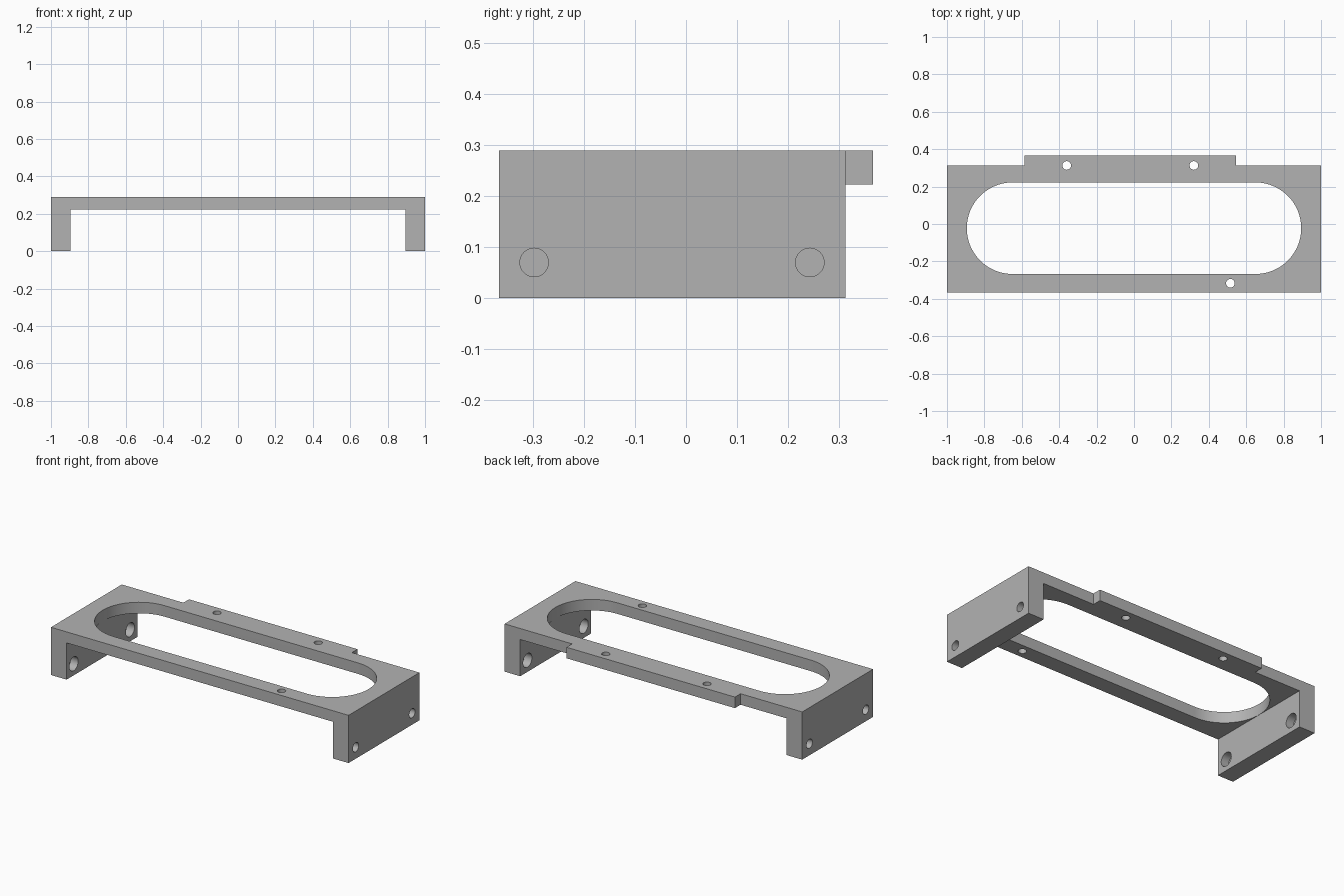
import bpy, bmesh, math
from mathutils import Matrix, Vector

if "Cube" in bpy.data.objects:
    bpy.data.objects.remove(bpy.data.objects["Cube"], do_unlink=True)

grey = bpy.data.materials.new("plain grey")
grey.use_nodes = True
grey.diffuse_color = (0.45, 0.45, 0.45, 1)
grey.node_tree.nodes["Principled BSDF"].inputs["Base Color"].default_value = (0.45, 0.45, 0.45, 1)

HEIGHT, UNDERSIDE = 0.29, 0.223
FRONT, BACK, TAB_BACK = -0.367, 0.313, 0.367
LEG_INNER = 0.895


def extruded(name, outline, direction):
    """Solid made by sweeping a closed outline along a vector."""
    bm = bmesh.new()
    face = bm.faces.new([bm.verts.new(p) for p in outline])
    result = bmesh.ops.extrude_face_region(bm, geom=[face])
    moved = [g for g in result["geom"] if isinstance(g, bmesh.types.BMVert)]
    bmesh.ops.translate(bm, vec=Vector(direction), verts=moved)
    bmesh.ops.recalc_face_normals(bm, faces=bm.faces)
    mesh = bpy.data.meshes.new(name)
    bm.to_mesh(mesh)
    bm.free()
    mesh.materials.append(grey)
    obj = bpy.data.objects.new(name, mesh)
    bpy.context.collection.objects.link(obj)
    return obj


def cylinder(name, centre, radius, depth, axis):
    """Round cutter running along the x or z axis."""
    bpy.ops.mesh.primitive_cylinder_add(vertices=40, radius=radius, depth=depth, location=centre)
    obj = bpy.context.object
    obj.name = name
    if axis == "x":
        obj.data.transform(Matrix.Rotation(math.pi / 2, 4, "Y"))
    obj.data.materials.append(grey)
    return obj


def combine(target, tool, operation):
    """Apply a boolean and discard the helper solid."""
    tool.hide_render = True
    mod = target.modifiers.new("boolean", "BOOLEAN")
    mod.object, mod.operation, mod.solver = tool, operation, "EXACT"
    bpy.ops.object.select_all(action="DESELECT")
    bpy.context.view_layer.objects.active = target
    target.select_set(True)
    bpy.ops.object.modifier_apply(modifier=mod.name)
    bpy.data.objects.remove(tool, do_unlink=True)


# Bridge-shaped body: top plate with a leg at each end
half = [(LEG_INNER, UNDERSIDE), (LEG_INNER, 0), (1, 0), (1, HEIGHT)]
profile = half + [(-x, z) for x, z in reversed(half)]
bracket = extruded("bracket_frame", [(x, FRONT, z) for x, z in profile], (0, BACK - FRONT, 0))

# Rear tab, flush with the plate
tab = [(-0.586, BACK - 0.03), (0.546, BACK - 0.03), (0.546, TAB_BACK), (-0.586, TAB_BACK)]
combine(bracket, extruded("rear_tab", [(x, y, UNDERSIDE) for x, y in tab],
                          (0, 0, HEIGHT - UNDERSIDE)), "UNION")

# Long rounded opening
RADIUS, SLOT_Y, STEPS = 0.245, -0.0225, 40
slot = []
for side in (1, -1):
    for i in range(STEPS + 1):
        a = math.pi * i / STEPS - math.pi / 2
        slot.append((side * (LEG_INNER - 0.001 - RADIUS + RADIUS * math.cos(a)),
                     SLOT_Y + side * RADIUS * math.sin(a), UNDERSIDE - 0.1))
combine(bracket, extruded("slot_cutter", slot, (0, 0, 0.3)), "DIFFERENCE")

# Vertical screw holes through the plate
for x, y in ((-0.36, 0.313), (0.32, 0.313), (0.515, -0.317)):
    combine(bracket, cylinder("screw_cutter", (x, y, HEIGHT), 0.023, 0.3, "z"), "DIFFERENCE")

# Leg sockets: narrow outside, wider inside
for side in (1, -1):
    for y in (-0.298, 0.243):
        combine(bracket, cylinder("outer_socket_cutter", (side, y, 0.07), 0.028, 0.09, "x"), "DIFFERENCE")
        combine(bracket, cylinder("inner_socket_cutter", (side * LEG_INNER, y, 0.07), 0.042, 0.1, "x"), "DIFFERENCE")

bpy.ops.object.select_all(action="DESELECT")
bracket.select_set(True)
bpy.context.view_layer.objects.active = bracket
bpy.ops.object.shade_smooth_by_angle(angle=math.radians(30))
